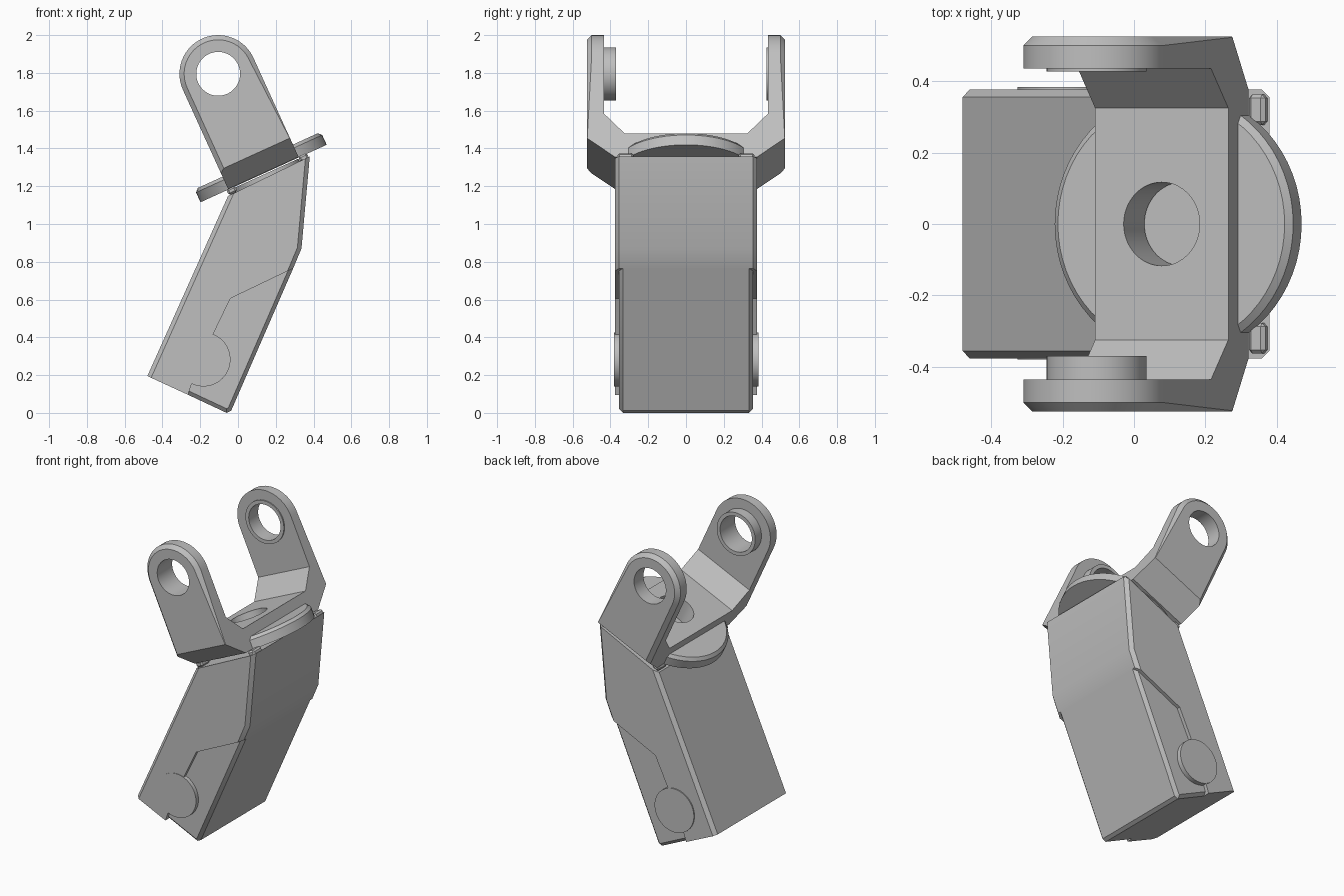
import bpy, bmesh, math
from mathutils import Matrix, Vector

if "Cube" in bpy.data.objects:
    bpy.data.objects.remove(bpy.data.objects["Cube"])

GREY = (0.52, 0.52, 0.52, 1)
mat = bpy.data.materials.new("matte grey")
mat.use_nodes = True
mat.diffuse_color = GREY
mat.node_tree.nodes["Principled BSDF"].inputs["Base Color"].default_value = GREY

# Tilted frame of the fork: origin at the pin hole, local z along the arms
FORK = Matrix.Translation((-0.105, 0, 1.795)) @ Matrix.Rotation(math.radians(-24.5), 4, 'Y')


def make(name, bm, frame=None):
    bmesh.ops.recalc_face_normals(bm, faces=bm.faces)
    if frame:
        bm.transform(frame)
    me = bpy.data.meshes.new(name)
    bm.to_mesh(me)
    bm.free()
    me.materials.append(mat)
    ob = bpy.data.objects.new(name, me)
    bpy.context.collection.objects.link(ob)
    return ob


def prism(name, pts, y0, y1, chamfer=0, sides=None, frame=None):
    """Extrude an x-z outline along y; chamfer the rim of the chosen sides."""
    bm = bmesh.new()
    n = len(pts)
    a = [bm.verts.new((x, y0, z)) for x, z in pts]
    b = [bm.verts.new((x, y1, z)) for x, z in pts]
    bm.faces.new(a)
    bm.faces.new(b)
    for i in range(n):
        j = (i + 1) % n
        bm.faces.new((a[i], a[j], b[j], b[i]))
    bmesh.ops.recalc_face_normals(bm, faces=bm.faces)
    if chamfer:
        picks = range(n) if sides is None else sides
        rim = [bm.edges.get((v[i], v[(i + 1) % n])) for v in (a, b) for i in picks]
        bmesh.ops.bevel(bm, geom=rim, offset=chamfer, segments=1, affect='EDGES')
    return make(name, bm, frame)


def disc(name, r, y0, y1, x=0, z=0, frame=None, chamfer=0, upright=False):
    """Cylinder along y, or along z when upright."""
    bm = bmesh.new()
    bmesh.ops.create_cone(bm, cap_ends=True, segments=64, radius1=r, radius2=r, depth=y1 - y0)
    if chamfer:
        rim = [e for e in bm.edges if all(v.co.z > 0 for v in e.verts)]
        bmesh.ops.bevel(bm, geom=rim, offset=chamfer, segments=1, affect='EDGES')
    mid = (y0 + y1) / 2
    if upright:
        bm.transform(Matrix.Translation((x, 0, mid)))
    else:
        bm.transform(Matrix.Translation((x, mid, z)) @ Matrix.Rotation(math.pi / 2, 4, 'X'))
    return make(name, bm, frame)


def boolean(ob, tool, op='DIFFERENCE'):
    m = ob.modifiers.new("cut", 'BOOLEAN')
    m.operation, m.object, m.solver = op, tool, 'EXACT'
    bpy.context.view_layer.objects.active = ob
    bpy.ops.object.modifier_apply(modifier=m.name)
    bpy.data.objects.remove(tool)


# Body: wide upper housing, slightly narrower lower insert
step = [(0.292, 0.765), (-0.04, 0.606), (-0.13, 0.42), (-0.246, 0.151), (-0.265, 0.096)]
housing = prism("housing", [(-0.48, 0.195), (-0.053, 1.148), (0.38, 1.358), (0.336, 0.87)] + step,
                -0.377, 0.377, 0.022, (0, 2, 3))
insert = prism("lower_insert", step + [(-0.06, 0), (-0.036, 0.012)],
               -0.354, 0.354, 0.02, (4, 5, 6))
pivot = disc("pivot_cap", 0.143, -0.38, 0.384, -0.183, 0.283)

# Fork: U section swept across, trimmed to a round-ended chamfered outline
W = 0.205
half = [(0.325, -0.44), (0.435, -0.324), (0.435, 0.3), (0.525, 0.3), (0.525, -0.467), (0.376, -0.577)]
section = half + [(-y, z) for y, z in reversed(half)]
fork = prism("fork", section, -0.4, 0.4, frame=Matrix.Rotation(-math.pi / 2, 4, 'Z'))
fork.data.transform(FORK)
arc = [(W * math.cos(math.pi * i / 32), W * math.sin(math.pi * i / 32)) for i in range(33)]
outline = arc + [(-W, -0.8), (W, -0.8)]
boolean(fork, prism("trim", outline, -0.525, 0.525, 0.025, range(34), FORK), 'INTERSECT')
boolean(fork, disc("pin_cutter", 0.116, -1, 1, frame=FORK))
boolean(fork, disc("bore_cutter", 0.117, -0.9, -0.3, frame=FORK, upright=True))

# Bosses on the inner faces of the arms
bosses = []
for name, y0, y1 in (("front_boss", -0.45, -0.37), ("back_boss", 0.427, 0.45)):
    boss = disc(name, 0.14, y0, y1, frame=FORK)
    boolean(boss, disc("boss_cutter", 0.116, -1, 1, frame=FORK))
    bosses.append(boss)

# Round flange and the neck that joins it to the body
flange = disc("swivel_flange", 0.367, -0.58, -0.505, frame=FORK, chamfer=0.018, upright=True)
boolean(flange, disc("bore_cutter", 0.117, -0.9, -0.3, frame=FORK, upright=True))
neck = disc("neck", 0.2, -0.63, -0.585, frame=FORK, upright=True)

# Small stop lugs on the four top corners of the body
lugs = []
for s, side in ((0.228, "right"), (-0.19, "left")):
    for y, end in ((-0.32, "front"), (0.32, "back")):
        bm = bmesh.new()
        bmesh.ops.create_cube(bm, size=1)
        bm.transform(Matrix.Translation((s, y, -0.592)) @ Matrix.Diagonal((0.05, 0.085, 0.035, 1)))
        bmesh.ops.bevel(bm, geom=bm.edges[:], offset=0.01, segments=1, affect='EDGES')
        lugs.append(make(f"{end}_{side}_lug", bm, FORK))

# Smooth the round parts, keep hard edges crisp
bpy.ops.object.select_all(action='DESELECT')
for ob in [housing, insert, pivot, fork, flange, neck] + bosses + lugs:
    ob.select_set(True)
    bpy.context.view_layer.objects.active = ob
bpy.ops.object.shade_smooth_by_angle(angle=math.radians(30))
